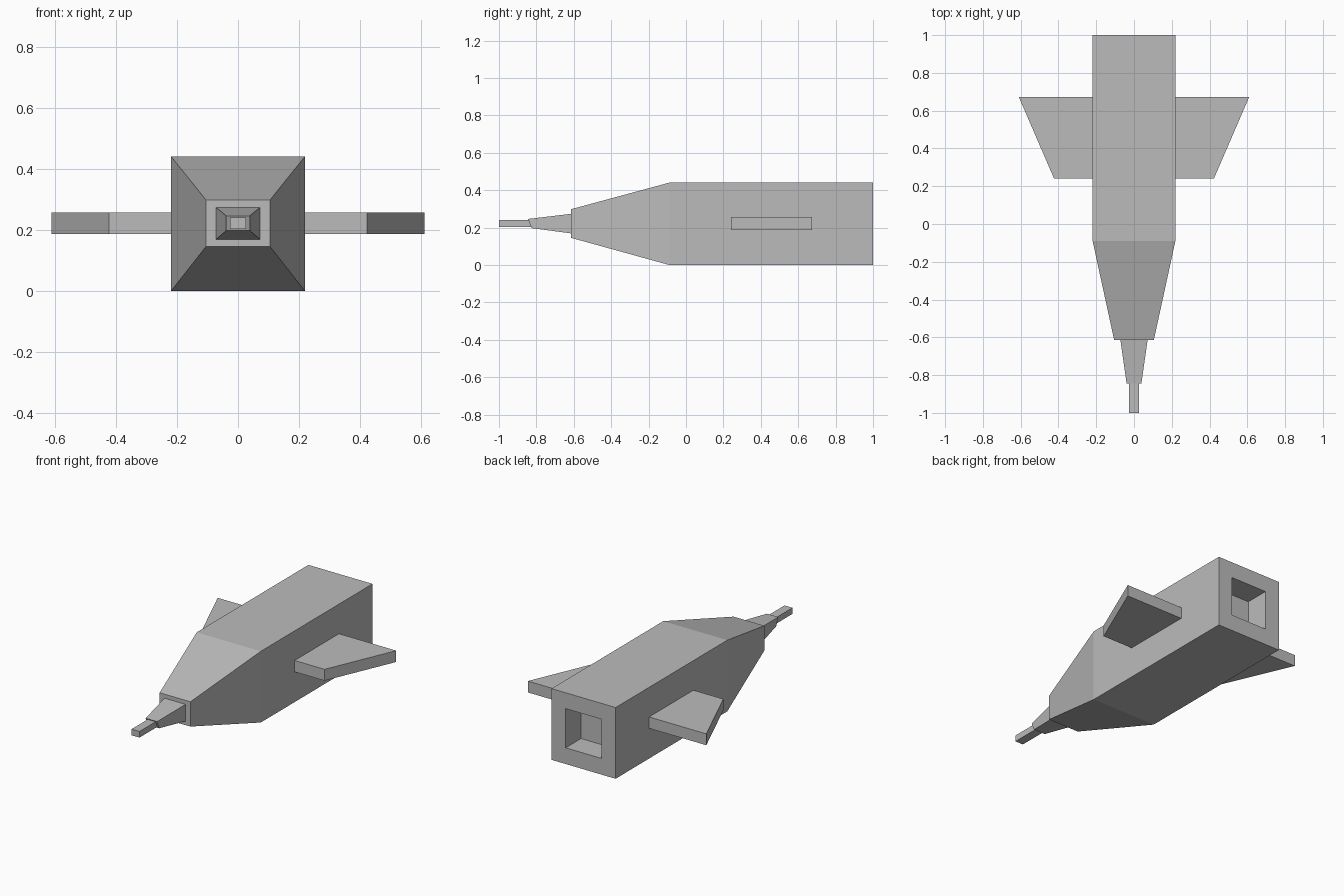
import bpy, bmesh

cube = bpy.data.objects.get("Cube")
if cube:
    bpy.data.objects.remove(cube, do_unlink=True)

GREY = (0.5, 0.5, 0.5, 1)
grey = bpy.data.materials.new("plain grey")
grey.use_nodes = True
grey.diffuse_color = GREY
grey.node_tree.nodes["Principled BSDF"].inputs["Base Color"].default_value = GREY


def finish(name, bm):
    bmesh.ops.recalc_face_normals(bm, faces=bm.faces)
    mesh = bpy.data.meshes.new(name)
    bm.to_mesh(mesh)
    bm.free()
    mesh.materials.append(grey)
    obj = bpy.data.objects.new(name, mesh)
    bpy.context.collection.objects.link(obj)
    return obj


def loft(name, sections):
    """Join rectangles (y, half width, bottom, top, lean) along y, capping both ends."""
    bm = bmesh.new()
    rings = []
    for y, w, low, high, lean in sections:
        corners = [(-w, y + lean, low), (w, y + lean, low),
                   (w, y - lean, high), (-w, y - lean, high)]
        rings.append([bm.verts.new(c) for c in corners])
    for a, b in zip(rings, rings[1:]):
        for i in range(4):
            j = (i + 1) % 4
            bm.faces.new((a[i], a[j], b[j], b[i]))
    bm.faces.new(rings[0])
    bm.faces.new(rings[-1])
    return finish(name, bm)


# Square body with tapered front and a square socket sunk into the back
loft("body", [(-0.615, 0.105, 0.145, 0.298, 0), (-0.09, 0.219, 0, 0.44, 0),
              (1, 0.219, 0, 0.44, 0), (1, 0.122, 0.1, 0.342, 0),
              (0.85, 0.122, 0.1, 0.342, 0)])

# Tapered collar and thin tip
loft("nose_collar", [(-0.835, 0.039, 0.197, 0.246, 0.01),
                     (-0.6, 0.074, 0.167, 0.275, 0)])
loft("nose_tip", [(-1, 0.027, 0.203, 0.241, 0), (-0.8, 0.027, 0.203, 0.241, 0)])

# Flat swept fins on both sides
outline = [(0.2, 0.24), (0.423, 0.24), (0.61, 0.673), (0.2, 0.673)]
for side, name in ((1, "left_fin"), (-1, "right_fin")):
    bm = bmesh.new()
    base = bm.faces.new([bm.verts.new((side * x, y, 0.187)) for x, y in outline])
    top = bmesh.ops.extrude_face_region(bm, geom=[base])["geom"]
    verts = [v for v in top if isinstance(v, bmesh.types.BMVert)]
    bmesh.ops.translate(bm, verts=verts, vec=(0, 0, 0.07))
    finish(name, bm)
